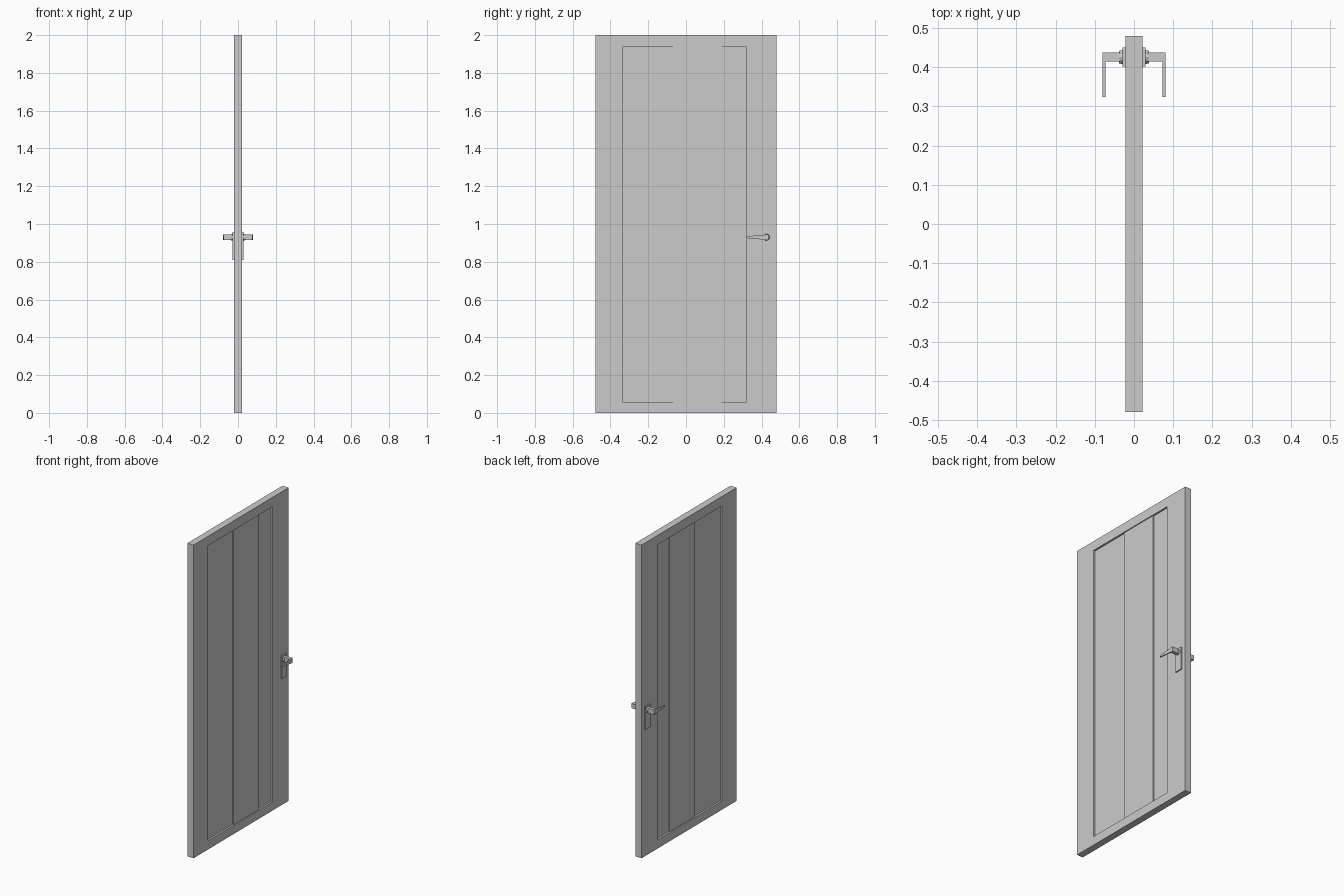
import bpy, bmesh
from math import pi
from mathutils import Matrix

if "Cube" in bpy.data.objects:
    bpy.data.objects.remove(bpy.data.objects["Cube"])

HALF = 0.022                      # half the door thickness
Y0, Y1, Z0, Z1 = -0.333, 0.318, 0.056, 1.94   # panel opening
HY, HZ = 0.426, 0.93              # handle axis


def make(name, bm):
    bmesh.ops.recalc_face_normals(bm, faces=bm.faces)
    me = bpy.data.meshes.new(name)
    bm.to_mesh(me)
    bm.free()
    ob = bpy.data.objects.new(name, me)
    bpy.context.collection.objects.link(ob)
    return ob


def prism(bm, points, vec):
    face = bm.faces.new([bm.verts.new(p) for p in points])
    ext = bmesh.ops.extrude_face_region(bm, geom=[face])
    verts = [v for v in ext["geom"] if isinstance(v, bmesh.types.BMVert)]
    bmesh.ops.translate(bm, verts=verts, vec=vec)


def box(name, x, y, z):
    bm = bmesh.new()
    prism(bm, [(x[0], y[0], z[0]), (x[0], y[1], z[0]),
               (x[0], y[1], z[1]), (x[0], y[0], z[1])], (x[1] - x[0], 0, 0))
    return make(name, bm)


# Outer frame: one ring extruded through the thickness
bm = bmesh.new()
outer = [(-0.48, 0), (0.48, 0), (0.48, 2), (-0.48, 2)]
inner = [(Y0, Z0), (Y1, Z0), (Y1, Z1), (Y0, Z1)]
rings = [[bm.verts.new((x, y, z)) for y, z in loop]
         for x in (-HALF, HALF) for loop in (outer, inner)]
for a, b in ((0, 1), (2, 3), (0, 2), (1, 3)):
    for i in range(4):
        j = (i + 1) % 4
        bm.faces.new((rings[a][i], rings[a][j], rings[b][j], rings[b][i]))
make("door_frame", bm)

# Three boards in the opening: the middle one stands proud of its neighbours
for name, y, t in (("hinge_side_board", (Y0, -0.07), 0.010),
                   ("middle_board", (-0.07, 0.188), 0.016),
                   ("handle_side_board", (0.188, Y1), 0.010)):
    box(name, (-t, t), y, (Z0, Z1))

# Handle set, built on the right and mirrored to the left
parts = [box("handle_plate", (HALF, 0.029), (0.402, 0.45), (0.81, 0.957))]

# Round collar
bm = bmesh.new()
bmesh.ops.create_cone(bm, cap_ends=True, segments=12, radius1=0.018, radius2=0.016, depth=0.01,
                      matrix=Matrix.Translation((0.033, HY, HZ)) @ Matrix.Rotation(pi / 2, 4, 'Y'))
parts.append(make("handle_collar", bm))

# Neck
parts.append(box("handle_neck", (0.036, 0.08), (0.415, 0.437), (HZ - 0.015, HZ + 0.015)))

# Tapered lever
bm = bmesh.new()
prism(bm, [(0.073, 0.437, HZ - 0.015), (0.073, 0.437, HZ + 0.015),
           (0.073, 0.324, HZ + 0.005), (0.073, 0.324, HZ - 0.005)], (0.007, 0, 0))
parts.append(make("handle_lever", bm))

for ob in parts:
    m = ob.modifiers.new("both_sides", 'MIRROR')
    m.use_axis[0] = True
